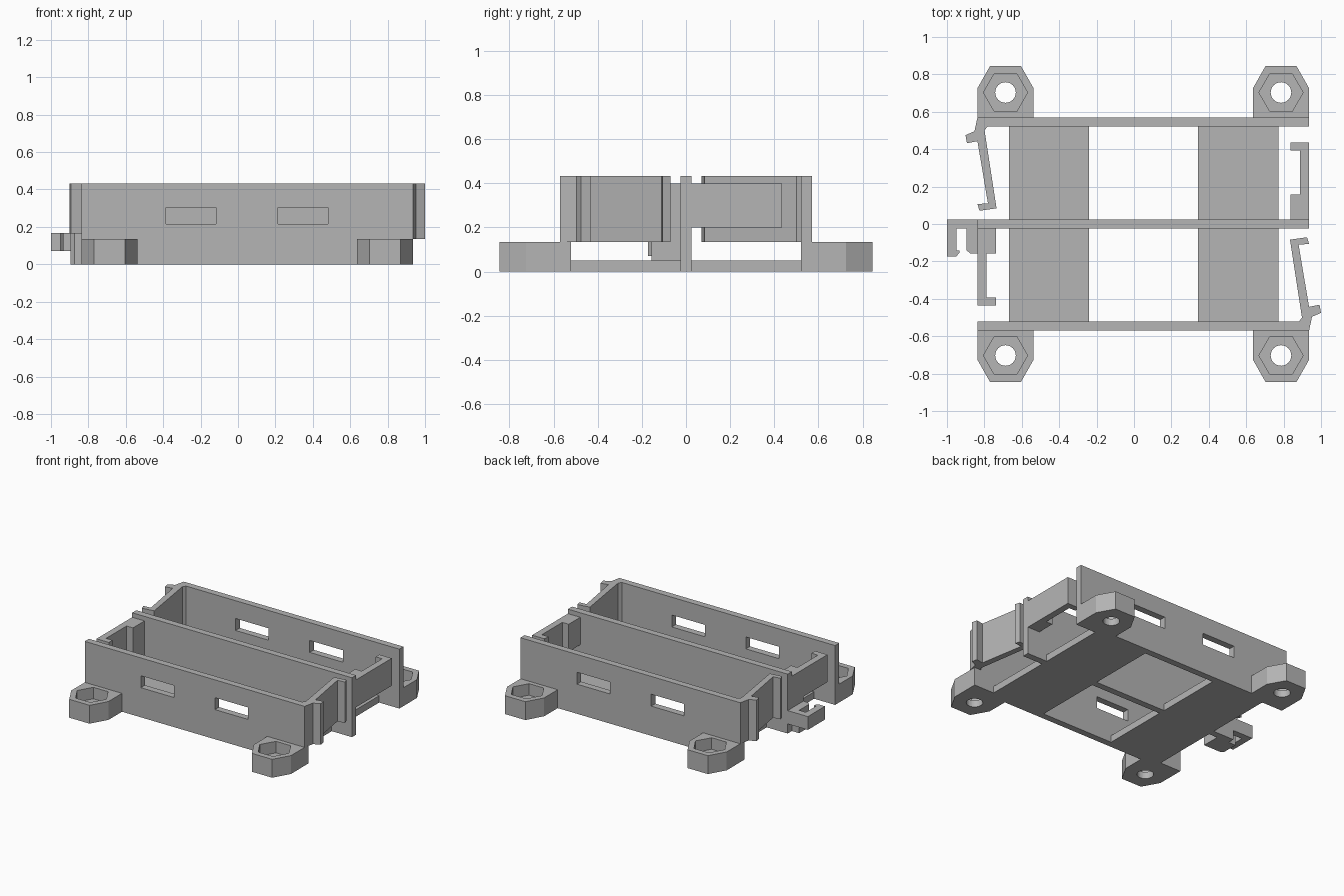
import bpy
import bmesh
import math
from mathutils import Matrix, Vector

if "Cube" in bpy.data.objects:
    bpy.data.objects.remove(bpy.data.objects["Cube"], do_unlink=True)

grey = bpy.data.materials.new("grey plastic")
grey.use_nodes = True
COLOUR = (0.46, 0.46, 0.46, 1)
grey.diffuse_color = COLOUR
grey.node_tree.nodes["Principled BSDF"].inputs["Base Color"].default_value = COLOUR

X0, X1 = -0.837, 0.936           # ends of the walls
MID = (X0 + X1) / 2
WALL_Y, HALF, TOP = 0.546, 0.024, 0.433
FLOOR, FOOT = 0.05, 0.134


def prism(name, outline, z0, z1, turned=False):
    """Extrude a plan outline; turned spins it half a turn about the tray centre."""
    if turned:
        outline = [(2 * MID - x, -y) for x, y in outline]
    bm = bmesh.new()
    face = bm.faces.new([bm.verts.new((x, y, z0)) for x, y in outline])
    top = bmesh.ops.extrude_face_region(bm, geom=[face])["geom"]
    bmesh.ops.translate(bm, vec=(0, 0, z1 - z0),
                        verts=[v for v in top if isinstance(v, bmesh.types.BMVert)])
    bmesh.ops.recalc_face_normals(bm, faces=bm.faces)
    mesh = bpy.data.meshes.new(name)
    bm.to_mesh(mesh)
    bm.free()
    mesh.materials.append(grey)
    obj = bpy.data.objects.new(name, mesh)
    bpy.context.collection.objects.link(obj)
    return obj


def rect(xa, xb, ya, yb):
    return [(xa, ya), (xb, ya), (xb, yb), (xa, yb)]


def ring(cx, cy, radius, sides):
    return [(cx + radius * math.cos(math.tau * i / sides),
             cy + radius * math.sin(math.tau * i / sides)) for i in range(sides)]


def cut(obj, cutters):
    """Subtract the cutters, bake the result and discard them."""
    for cutter in cutters:
        cutter.hide_render = True
        mod = obj.modifiers.new("cut", "BOOLEAN")
        mod.operation = "DIFFERENCE"
        mod.solver = "EXACT"
        mod.object = cutter
    graph = bpy.context.evaluated_depsgraph_get()
    baked = bpy.data.meshes.new_from_object(obj.evaluated_get(graph))
    obj.modifiers.clear()
    obj.data = baked
    for cutter in cutters:
        bpy.data.objects.remove(cutter, do_unlink=True)


# Long walls, the outer two with a pair of slots
for name, y in (("front_wall", -WALL_Y), ("centre_wall", 0), ("back_wall", WALL_Y)):
    wall = prism(name, rect(X0, X1, y - HALF, y + HALF), 0, TOP)
    if y:
        cut(wall, [prism("slot_cutter", rect(x, x + 0.267, y - 0.1, y + 0.1), 0.216, 0.303)
                   for x in (-0.385, 0.213)])

# Floor strips in each bay
inner = WALL_Y - HALF
for side, xa, xb in (("right", -0.668, -0.24), ("left", 0.341, 0.773)):
    prism(f"front_{side}_floor", rect(xa, xb, -inner, -HALF), 0, FLOOR)
    prism(f"back_{side}_floor", rect(xa, xb, HALF, inner), 0, FLOOR)

# Mounting feet with a nut pocket and a screw hole
for depth, sy in (("front", -1), ("back", 1)):
    for side, cx in (("right", -0.687), ("left", 0.786)):
        half = [(0.15, WALL_Y + HALF), (0.15, 0.726), (0.082, 0.846)]
        outline = [(cx + x, sy * y) for x, y in half]
        outline += [(cx - x, sy * y) for x, y in reversed(half)]
        foot = prism(f"{depth}_{side}_foot", outline, 0, FOOT)
        cy = sy * 0.703
        cut(foot, [prism("pocket_cutter", ring(cx, cy, 0.118, 6), FLOOR, 0.3),
                   prism("hole_cutter", ring(cx, cy, 0.055, 32), -0.1, 0.1)])

# Slanted spring clips and fixed end brackets, one pair per bay
clip = [(-0.837, 0.57), (-0.853, 0.496), (-0.901, 0.475), (-0.893, 0.432), (-0.837, 0.443),
        (-0.781, 0.111), (-0.837, 0.106), (-0.826, 0.071), (-0.735, 0.084),
        (-0.799, 0.5), (-0.783, inner), (-0.81, WALL_Y)]
bracket = [(X0, -HALF), (X0, -0.435), (-0.737, -0.435), (-0.737, -0.392),
           (-0.789, -0.392), (-0.789, -0.157), (-0.737, -0.157), (-0.737, -HALF)]
prism("back_right_clip", clip, FOOT, TOP)
prism("front_left_clip", clip, FOOT, TOP, turned=True)
prism("front_right_bracket", bracket, 0.2, 0.4)
prism("back_left_bracket", bracket, 0.2, 0.4, turned=True)

# Cable hook beside the centre wall, on a post that carries the bracket
prism("hook_post", rect(X0, -0.737, -0.157, -HALF), 0, 0.2)
prism("hook_inner_arm", [(X0, -HALF), (-0.896, -HALF), (-0.896, -0.14),
                         (-0.875, -0.157), (X0, -0.157)], 0, 0.167)
hook = [(X0, HALF), (-1.0, HALF), (-1.0, -0.173), (-0.95, -0.173), (-0.934, -0.155),
        (-0.934, -0.141), (-0.95, -0.141), (-0.95, -HALF), (X0, -HALF)]
prism("hook_outer_arm", hook, 0.07, 0.167)
